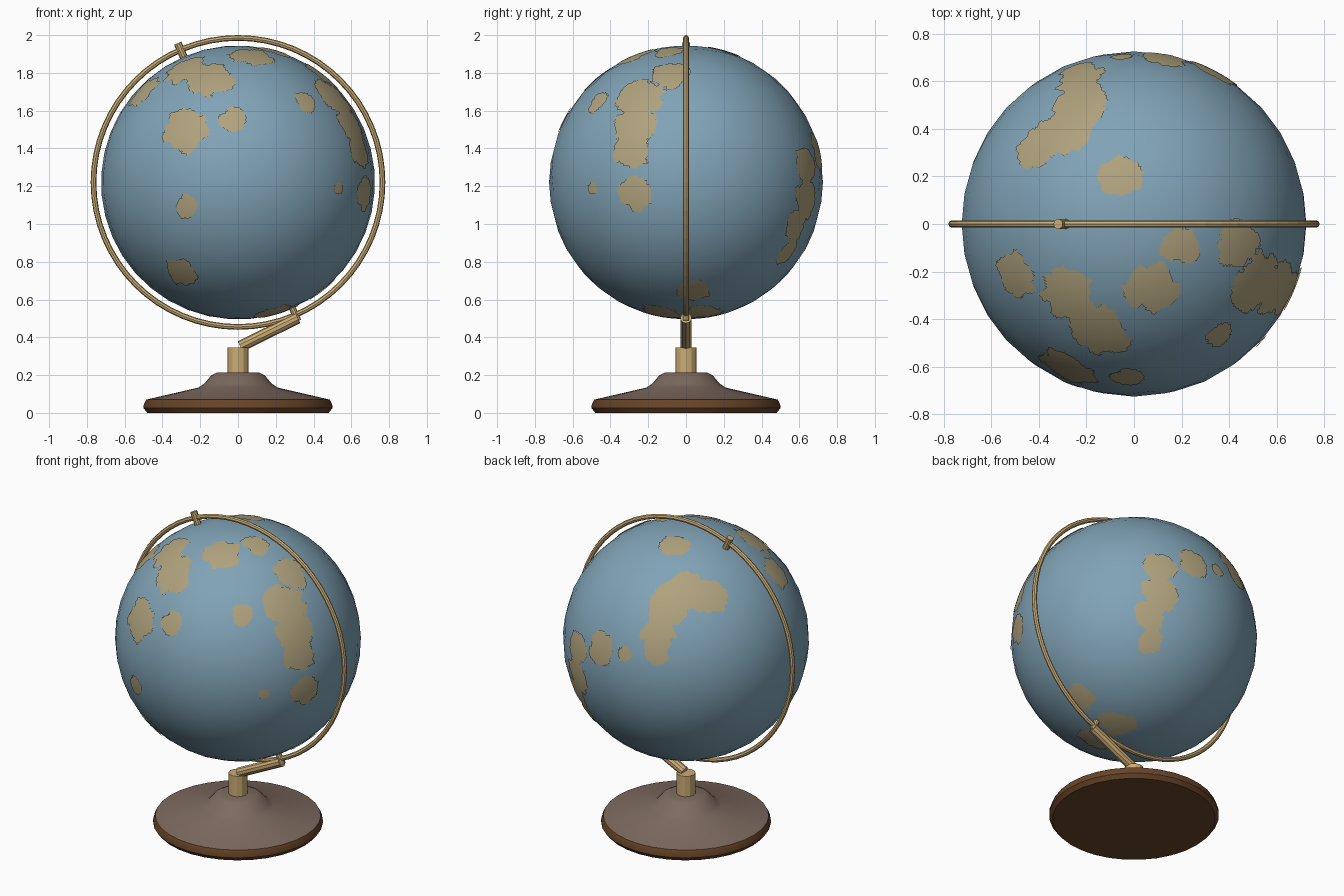
import bpy, bmesh, math
from mathutils import Vector, noise

if "Cube" in bpy.data.objects:
    bpy.data.objects.remove(bpy.data.objects["Cube"])

C = Vector((0, 0, 1.22))      # globe centre
R = 0.725                     # globe radius
TILT = math.radians(-23.4)    # axis leans to the left
AXIS = Vector((math.sin(TILT), 0, math.cos(TILT)))


def material(name, rgb):
    m = bpy.data.materials.new(name)
    m.diffuse_color = (*rgb, 1)
    m.use_nodes = True
    m.node_tree.nodes["Principled BSDF"].inputs["Base Color"].default_value = m.diffuse_color
    return m


BLUE = material("sea blue", (0.216, 0.366, 0.468))
LAND = material("land tan", (0.43, 0.36, 0.205))
BRASS = material("brass", (0.60, 0.415, 0.175))
BROWN = material("dark brown", (0.14, 0.06, 0.022))
TAUPE = material("taupe brown", (0.205, 0.145, 0.115))


def make(name, bm, mats, smooth=None):
    me = bpy.data.meshes.new(name)
    bm.to_mesh(me)
    bm.free()
    ob = bpy.data.objects.new(name, me)
    bpy.context.collection.objects.link(ob)
    for m in mats:
        me.materials.append(m)
    if smooth:
        bpy.ops.object.select_all(action='DESELECT')
        ob.select_set(True)
        bpy.context.view_layer.objects.active = ob
        bpy.ops.object.shade_smooth_by_angle(angle=math.radians(smooth))
    return ob


def rod(name, a, b, r, sides):
    a, b = Vector(a), Vector(b)
    bm = bmesh.new()
    bmesh.ops.create_cone(bm, cap_ends=True, segments=sides, radius1=r, radius2=r,
                          depth=(b - a).length)
    q = (b - a).to_track_quat('Z', 'Y')
    for v in bm.verts:
        v.co = q @ v.co + (a + b) / 2
    return make(name, bm, [BRASS])


def lathe(profile, n):
    bm = bmesh.new()
    rings = [[bm.verts.new((r * math.cos(math.tau * i / n), r * math.sin(math.tau * i / n), z))
              for i in range(n)] for r, z in profile]
    for lo, hi in zip(rings, rings[1:]):
        for i in range(n):
            j = (i + 1) % n
            bm.faces.new((lo[i], lo[j], hi[j], hi[i]))
    bm.faces.new(rings[0][::-1])
    bm.faces.new(rings[-1])
    return bm


# base: brown rim and underside, taupe top
bm = lathe([(0.48, 0), (0.5, 0.025), (0.5, 0.04), (0.487, 0.07), (0.21, 0.134),
            (0.178, 0.155), (0.14, 0.2), (0.11, 0.215)], 32)
for f in bm.faces:
    f.material_index = 1 if f.calc_center_median().z > 0.07 else 0
make("base", bm, [BROWN, TAUPE], 28)

# post, arm and the two axis pins
rod("post", (0, 0, 0.21), (0, 0, 0.347), 0.056, 12)
rod("arm", (0.012, 0, 0.352), (0.316, 0, 0.502), 0.03, 10)
rod("top_pin", C + AXIS * 0.71, C + AXIS * 0.803, 0.021, 10)
rod("bottom_pin", C - AXIS * 0.71, C - AXIS * 0.8, 0.018, 10)

# meridian ring
bpy.ops.mesh.primitive_torus_add(major_radius=0.765, minor_radius=0.015, major_segments=64,
                                 minor_segments=8, location=C, rotation=(math.pi / 2, 0, 0))
ring = bpy.context.object
ring.name = "meridian_ring"
ring.data.materials.append(BRASS)

# globe
bm = bmesh.new()
bmesh.ops.create_uvsphere(bm, u_segments=32, v_segments=20, radius=R)
globe = make("globe", bm, [BLUE], 60)
globe.location = C
globe.rotation_euler = (0, TILT, 0)

# land: thin shell over the globe, kept only inside rough round blobs
spots = []


def blobs(az, el, *items):
    """Add blobs (across, up, radius) as seen from one azimuth and elevation."""
    a, e = math.radians(az), math.radians(el)
    right = Vector((math.cos(a), math.sin(a), 0))
    toward = Vector((math.sin(a) * math.cos(e), -math.cos(a) * math.cos(e), math.sin(e)))
    up = toward.cross(right)
    for u, v, r in items:
        d = math.sqrt(max(0, R * R - u * u - v * v))
        spots.append((right * u + up * v + toward * d, r))


blobs(0, 0, (-.28, .28, .125), (-.03, .335, .068), (.36, .425, .065), (.53, -.03, .036),
      (-.27, -.13, .063), (-.3, -.48, .095))
blobs(0, 90, (-.28, -.3, .12), (-.15, -.45, .125), (-.5, -.22, .1), (.07, -.27, .115),
      (.2, -.09, .085), (-.06, .205, .09))
blobs(35, 25, (.31, .38, .1), (.28, .2, .13), (.34, .04, .13), (.36, -.11, .1), (.39, -.31, .09))
blobs(215, 25, (.03, .28, .13), (.15, .24, .1), (-.1, .2, .13), (-.17, .03, .1),
      (-.18, -.09, .07), (-.36, -.09, .045))
blobs(145, -30, (.1, .43, .1), (.29, .465, .1), (.1, .28, .11), (.03, .15, .09),
      (.04, -.01, .07), (-.345, -.35, .09), (-.12, -.5, .1), (-.23, -.6, .1))


def is_land(p):
    k = 1 + 0.32 * noise.noise(p * 14) + 0.15 * noise.noise(p * 35)
    return any((p - c).length_squared < (r * k) ** 2 for c, r in spots)


bm = bmesh.new()
bmesh.ops.create_icosphere(bm, subdivisions=7, radius=R + 0.003)
sea = [f for f in bm.faces if not is_land(f.calc_center_median())]
bmesh.ops.delete(bm, geom=sea, context='FACES')
land = make("land", bm, [LAND], 60)
land.location = C
